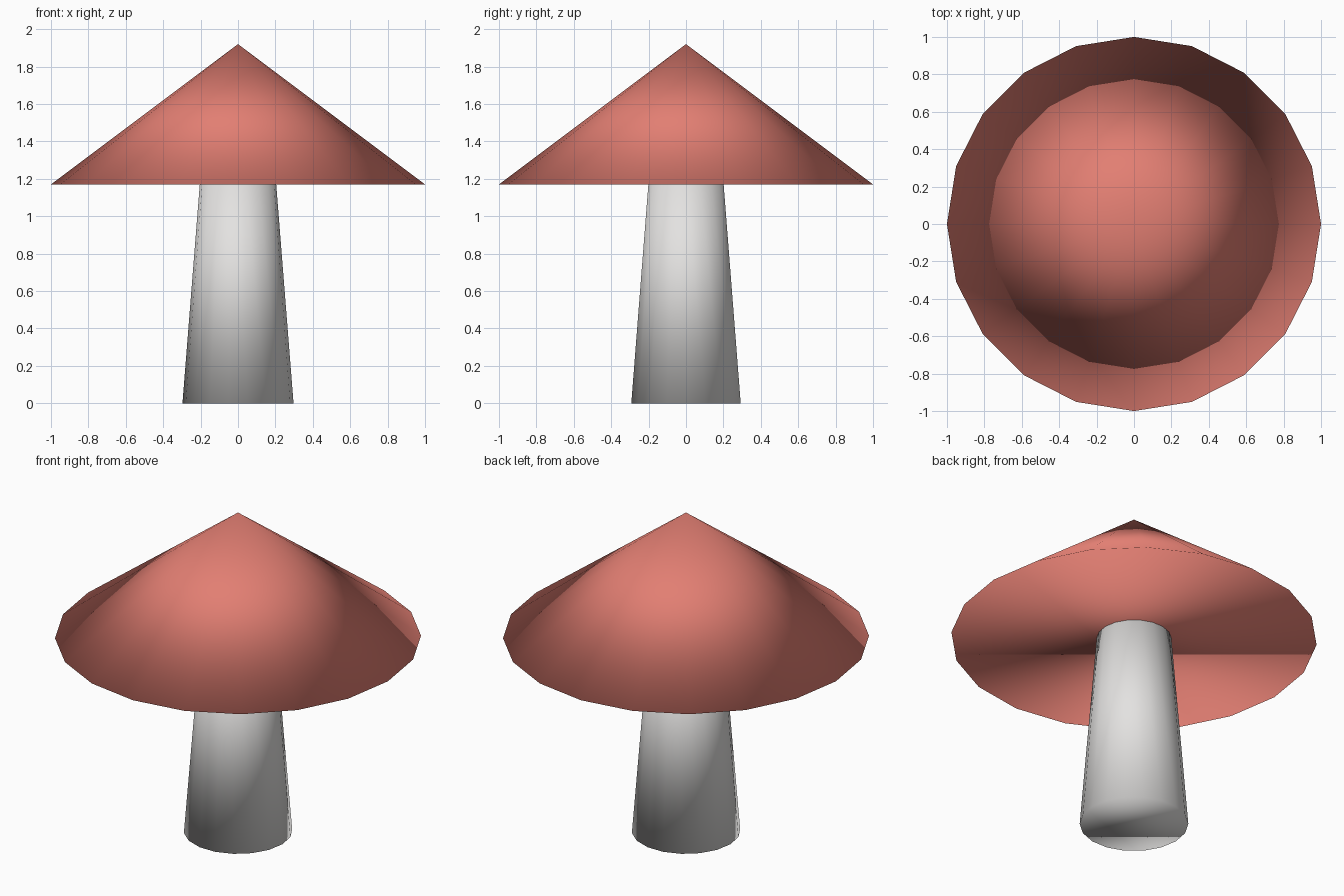
import bpy

# Remove the default object
cube = bpy.data.objects.get("Cube")
if cube:
    bpy.data.objects.remove(cube, do_unlink=True)


def make_material(name, color):
    mat = bpy.data.materials.new(name)
    mat.use_nodes = True
    mat.diffuse_color = color
    mat.node_tree.nodes["Principled BSDF"].inputs["Base Color"].default_value = color
    return mat


def make_cone(name, sides, bottom_radius, top_radius, bottom, top, turn, mat):
    """Closed, smooth-shaded cone standing between two heights."""
    bpy.ops.mesh.primitive_cone_add(
        vertices=sides, radius1=bottom_radius, radius2=top_radius,
        depth=top - bottom, location=(0, 0, (bottom + top) / 2),
        rotation=(0, 0, turn))
    obj = bpy.context.object
    obj.name = name
    obj.data.materials.append(mat)
    bpy.ops.object.shade_smooth()
    return obj


cap_red = make_material("soft red", (0.76, 0.21, 0.17, 1))
stem_white = make_material("off white", (0.77, 0.76, 0.75, 1))

# Tapered stem, its top hidden inside the cap; corners lie on the x axis
QUARTER_TURN = 1.5708
make_cone("stem", 18, 0.297, 0.198, 0, 1.25, QUARTER_TURN, stem_white)

# Wide pointed cap with a flat underside
make_cone("cap", 20, 1.0, 0, 1.17, 1.92, 0, cap_red)
